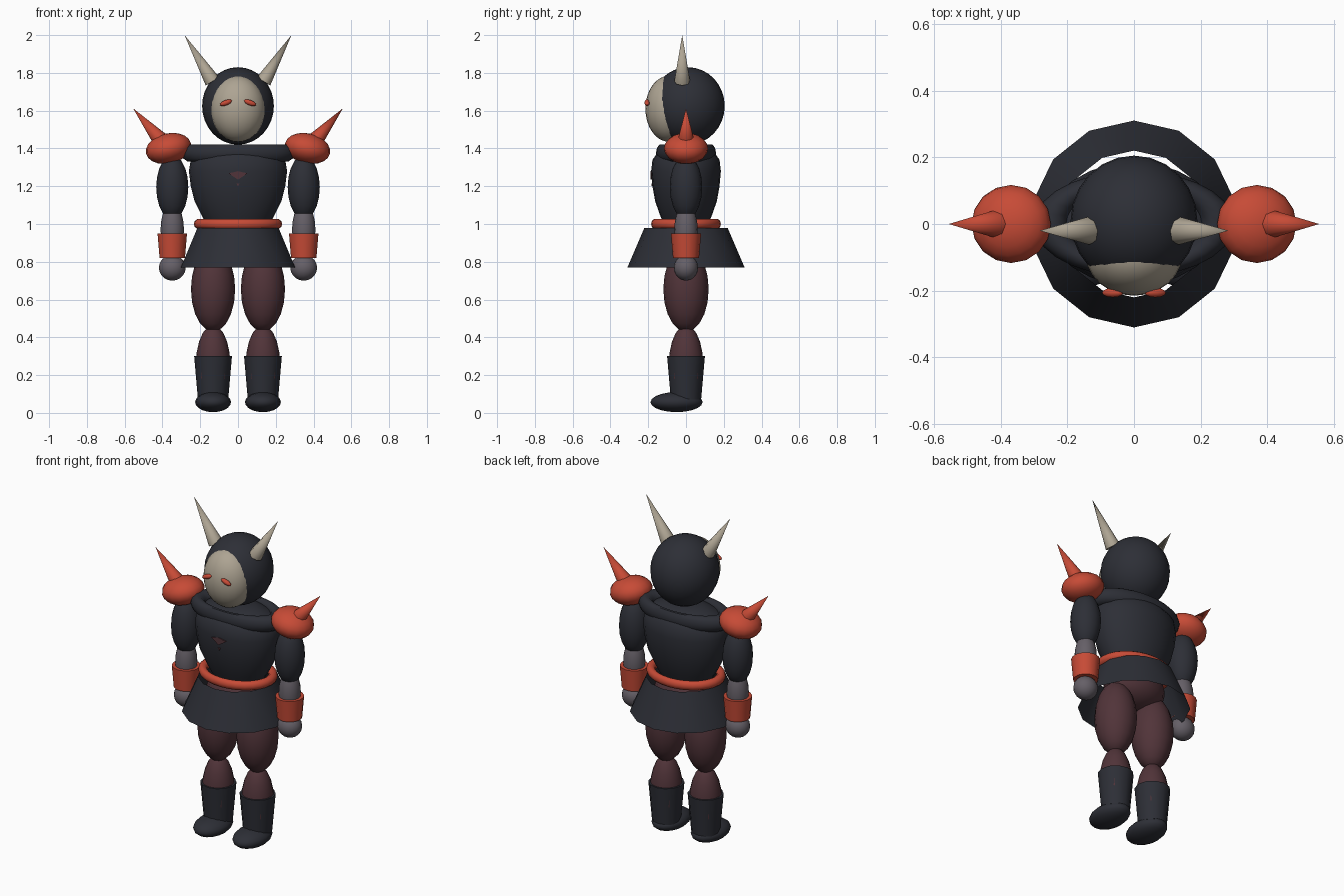
import bpy
import math
from mathutils import Vector

cube = bpy.data.objects.get("Cube")
if cube:
    bpy.data.objects.remove(cube)


def material(name, *rgb):
    m = bpy.data.materials.new(name)
    m.use_nodes = True
    m.diffuse_color = (*rgb, 1)
    m.node_tree.nodes["Principled BSDF"].inputs["Base Color"].default_value = (*rgb, 1)
    return m


dark = material("dark slate", 0.026, 0.028, 0.037)
red = material("orange red", 0.57, 0.07, 0.037)
bone = material("bone", 0.42, 0.37, 0.29)
maroon = material("dark maroon", 0.082, 0.034, 0.041)
grey = material("warm grey", 0.13, 0.115, 0.135)


def finish(name, mat, angle=50):
    ob = bpy.context.object
    ob.name = name
    ob.data.materials.append(mat)
    bpy.ops.object.transform_apply(location=False, rotation=False, scale=True)
    bpy.ops.object.shade_smooth_by_angle(angle=math.radians(angle))
    return ob


def ellipsoid(name, mat, loc, radii, tilt=0, segs=16, rings=10):
    bpy.ops.mesh.primitive_uv_sphere_add(segments=segs, ring_count=rings, location=loc,
                                         rotation=(0, math.radians(tilt), 0))
    bpy.context.object.scale = radii
    return finish(name, mat)


def tube(name, mat, x, z0, z1, r0, r1, sides, fill="NOTHING", y=0):
    bpy.ops.mesh.primitive_cone_add(vertices=sides, radius1=r0, radius2=r1, depth=z1 - z0,
                                    end_fill_type=fill, location=(x, y, (z0 + z1) / 2))
    return finish(name, mat)


def spike(name, mat, base, tip, radius):
    base, tip = Vector(base), Vector(tip)
    axis = tip - base
    bpy.ops.mesh.primitive_cone_add(vertices=8, radius1=radius, depth=axis.length,
                                    location=(base + tip) / 2,
                                    rotation=axis.to_track_quat("Z", "Y").to_euler())
    return finish(name, mat)


def ring(name, mat, z, major, minor, depth, height=1):
    bpy.ops.mesh.primitive_torus_add(major_segments=28, minor_segments=10, location=(0, 0, z),
                                     major_radius=major, minor_radius=minor)
    bpy.context.object.scale = (1, depth, height)
    return finish(name, mat)


def mesh_object(name, mat, verts, faces):
    me = bpy.data.meshes.new(name)
    me.from_pydata(verts, [], faces)
    ob = bpy.data.objects.new(name, me)
    bpy.context.collection.objects.link(ob)
    bpy.ops.object.select_all(action="DESELECT")
    bpy.context.view_layer.objects.active = ob
    ob.select_set(True)
    return finish(name, mat)


def lathe(name, mat, profile, depth, n=24):
    verts = [(r * math.cos(math.tau * i / n), depth * r * math.sin(math.tau * i / n), z)
             for r, z in profile for i in range(n)]
    faces = [(k * n + i, k * n + (i + 1) % n, (k + 1) * n + (i + 1) % n, (k + 1) * n + i)
             for k in range(len(profile) - 1) for i in range(n)]
    faces += [tuple(reversed(range(n))), tuple(range(len(verts) - n, len(verts)))]
    return mesh_object(name, mat, verts, faces)


def plate(name, mat, outline, y_front, y_back):
    n = len(outline)
    verts = [(x, y, z) for y in (y_front, y_back) for x, z in outline]
    faces = [tuple(range(n)), tuple(reversed(range(n, 2 * n)))]
    faces += [(i, i + n, (i + 1) % n + n, (i + 1) % n) for i in range(n)]
    return mesh_object(name, mat, verts, faces)


# Head and mask
ellipsoid("head", dark, (0, 0.01, 1.625), (0.19, 0.195, 0.205), segs=24, rings=16)
ellipsoid("face_mask", bone, (0, -0.09, 1.61), (0.145, 0.125, 0.175), segs=24, rings=16)

# Torso, collar, belt, skirt and hips
lathe("torso", dark, [(0.16, 0.99), (0.19, 1.04), (0.23, 1.12), (0.25, 1.2), (0.26, 1.28),
                      (0.25, 1.34), (0.2, 1.39), (0.1, 1.42)], 0.71)
plate("chest_mark", maroon, [(-0.05, 1.268), (0, 1.235), (0.05, 1.268), (0, 1.28)], -0.187, -0.178)
plate("chest_dot", maroon, [(-0.008, 1.215), (0, 1.2), (0.008, 1.215)], -0.183, -0.174)
ring("collar", dark, 1.375, 0.25, 0.05, 0.53, 0.95)
ring("belt", red, 1.0, 0.207, 0.027, 0.79)
tube("skirt", dark, 0, 0.77, 0.98, 0.31, 0.22, 14)
ellipsoid("hips", maroon, (0, 0, 0.89), (0.19, 0.14, 0.12))

for s, side in ((1, "left"), (-1, "right")):
    # Eye and horn
    ellipsoid(side + "_eye", red, (s * 0.064, -0.206, 1.642), (0.034, 0.014, 0.014), s * 20, 12, 8)
    spike(side + "_horn", bone, (s * 0.135, -0.02, 1.755), (s * 0.283, -0.02, 2.0), 0.042)
    # Shoulder pad and spike
    ellipsoid(side + "_shoulder_pad", red, (s * 0.368, 0, 1.4), (0.122, 0.117, 0.08), s * 13)
    spike(side + "_shoulder_spike", red, (s * 0.415, 0, 1.45), (s * 0.555, 0, 1.612), 0.042)
    # Arm
    x = s * 0.348
    ellipsoid(side + "_upper_arm", dark, (x, 0, 1.195), (0.085, 0.086, 0.17))
    ellipsoid(side + "_forearm", grey, (x, 0, 0.97), (0.062, 0.062, 0.14))
    tube(side + "_bracer", red, x, 0.82, 0.95, 0.069, 0.08, 14, "NGON")
    ellipsoid(side + "_hand", grey, (x, 0, 0.768), (0.071, 0.065, 0.068))
    # Leg, with the shin slightly bulging through the boot facets
    x = s * 0.132
    ellipsoid(side + "_thigh", maroon, (x, 0, 0.655), (0.117, 0.12, 0.225))
    ellipsoid(side + "_shin", maroon, (x, 0, 0.25), (0.092, 0.092, 0.215))
    tube(side + "_boot_shaft", dark, x, 0.07, 0.3, 0.08, 0.1, 12, "NGON")
    ellipsoid(side + "_foot", dark, (x, -0.05, 0.057), (0.095, 0.138, 0.053))
